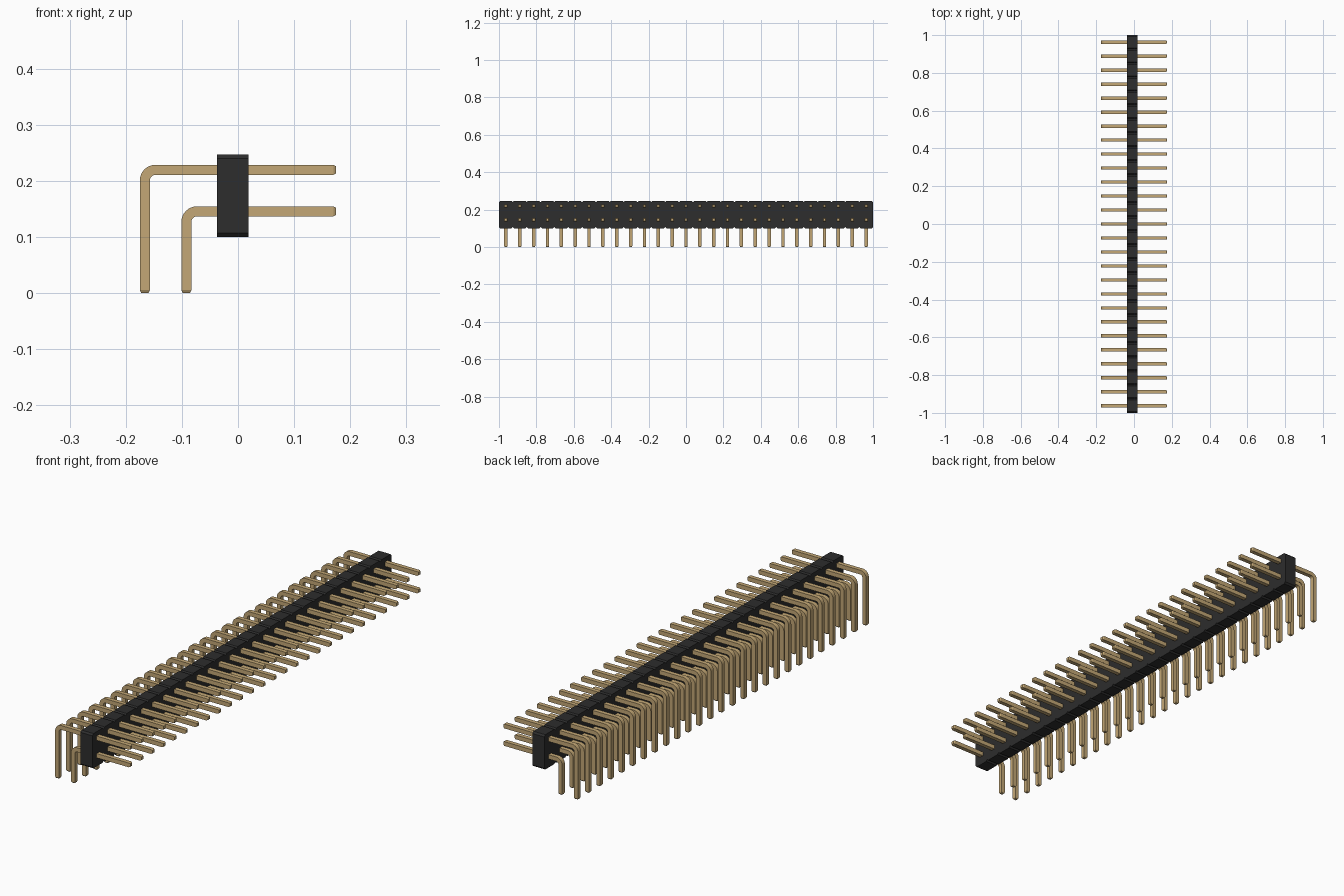
import bpy, bmesh, math
from mathutils import Vector

cube = bpy.data.objects.get("Cube")
if cube:
    bpy.data.objects.remove(cube, do_unlink=True)

COUNT = 27
PITCH = 2 / COUNT
HALF = 0.009          # half thickness of a pin
TIP = 0.005           # length of the tapered tip
BEND = 0.019          # centreline bend radius
END_X = 0.175


def material(name, colour):
    mat = bpy.data.materials.new(name)
    mat.use_nodes = True
    mat.diffuse_color = colour
    bsdf = mat.node_tree.nodes["Principled BSDF"]
    bsdf.inputs["Base Color"].default_value = colour
    return mat


def finish(bm, name, mat):
    bmesh.ops.recalc_face_normals(bm, faces=bm.faces)
    mesh = bpy.data.meshes.new(name)
    bm.to_mesh(mesh)
    bm.free()
    mesh.materials.append(mat)
    obj = bpy.data.objects.new(name, mesh)
    bpy.context.collection.objects.link(obj)
    return obj


def pin_row(name, leg_x, row_z, mat):
    """One row of bent square pins, swept along an L-shaped path."""
    # Each station: position, in-plane normal angle, section scale
    stations = [(leg_x, 0, 0, 0.7), (leg_x, TIP, 0, 1)]
    for i in range(9):
        a = math.pi / 2 * i / 8
        stations.append((leg_x + BEND * (1 - math.cos(a)),
                         row_z - BEND * (1 - math.sin(a)), a, 1))
    stations += [(END_X - TIP, row_z, math.pi / 2, 1),
                 (END_X, row_z, math.pi / 2, 0.7)]
    bm = bmesh.new()
    for n in range(COUNT):
        y = (n + 0.5) * PITCH - 1
        rings = []
        for x, z, a, s in stations:
            side = Vector((-math.cos(a), 0, math.sin(a))) * HALF * s
            across = Vector((0, HALF * s, 0))
            mid = Vector((x, y, z))
            rings.append([bm.verts.new(mid + side * u + across * v)
                          for u, v in ((1, 1), (1, -1), (-1, -1), (-1, 1))])
        for r, q in zip(rings, rings[1:]):
            for k in range(4):
                m = (k + 1) % 4
                bm.faces.new((r[k], r[m], q[m], q[k]))
        bm.faces.new(rings[0])
        bm.faces.new(rings[-1])
    obj = finish(bm, name, mat)
    obj.data.shade_smooth()
    obj.data.set_sharp_from_angle(angle=math.radians(25))


def housing(x0, x1, z0, z1, cut, mat):
    """Strip with a V notch between positions, top and bottom."""
    top, bottom = [], []
    for n in range(COUNT):
        a, b = n * PITCH - 1, (n + 1) * PITCH - 1
        for line, z, inward in ((top, z1, -cut), (bottom, z0, cut)):
            line += [(a, z + inward), (a + cut, z), (b - cut, z)]
    top.append((1, z1 - cut))
    bottom.append((1, z0 + cut))
    bm = bmesh.new()
    grid = [[[bm.verts.new((x, y, z)) for y, z in line] for line in (top, bottom)]
            for x in (x0, x1)]
    (lt, lb), (rt, rb) = grid
    # Four long surfaces, then the two ends
    for p, q in ((lt, rt), (lb, rb), (lt, lb), (rt, rb)):
        for i in range(len(p) - 1):
            bm.faces.new((p[i], p[i + 1], q[i + 1], q[i]))
    for i in (0, -1):
        bm.faces.new((lt[i], rt[i], rb[i], lb[i]))
    finish(bm, "housing", mat)


black = material("black plastic", (0.026, 0.026, 0.026, 1))
gold = material("gold metal", (0.55, 0.39, 0.18, 1))

housing(-0.037, 0.019, 0.1, 0.247, 0.007, black)
pin_row("upper_pins", -0.166, 0.2195, gold)
pin_row("lower_pins", -0.092, 0.1455, gold)
